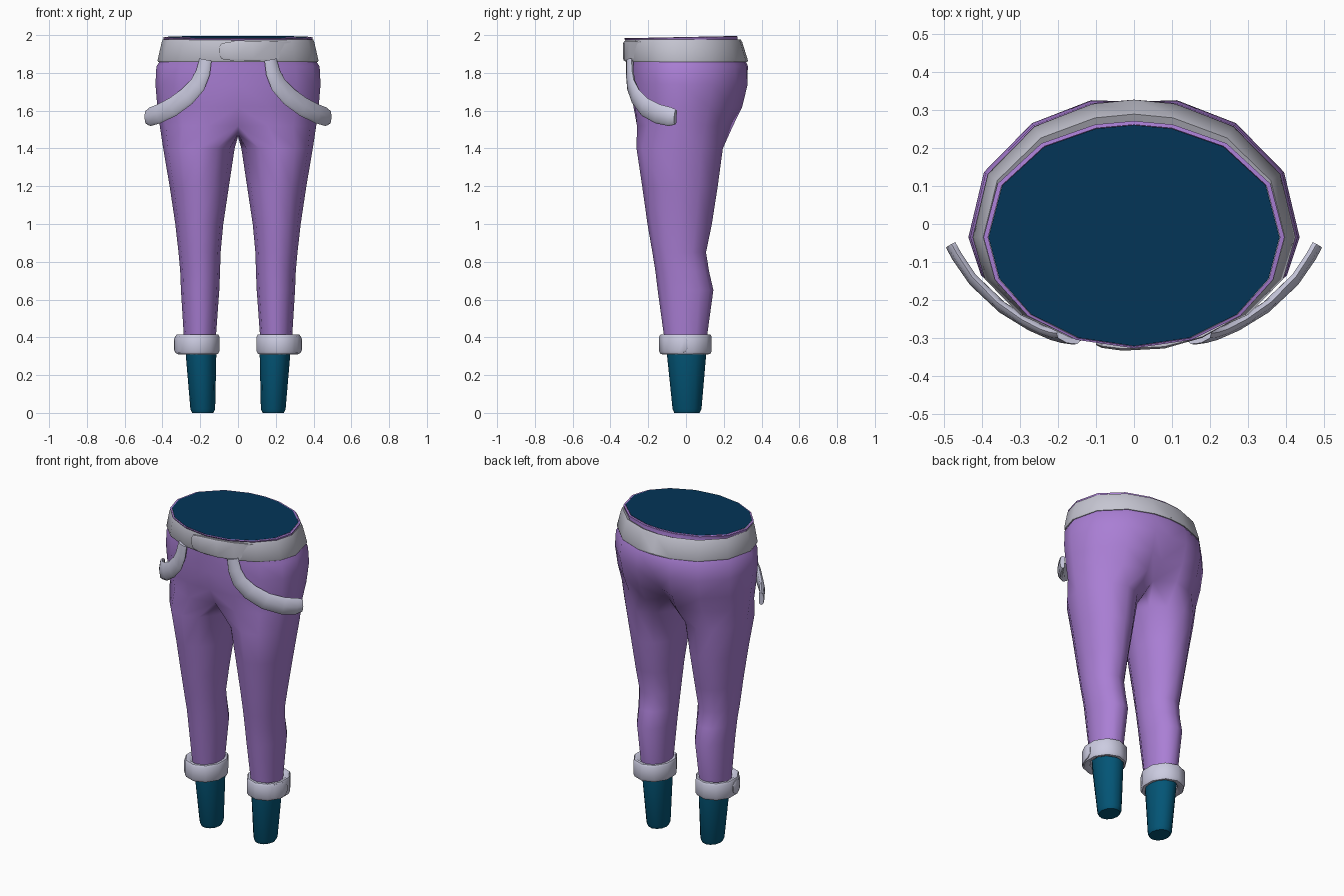
import bpy, bmesh, math
from mathutils import Vector

if "Cube" in bpy.data.objects:
    bpy.data.objects.remove(bpy.data.objects["Cube"])


def material(name, rgb):
    m = bpy.data.materials.new(name)
    m.diffuse_color = (*rgb, 1)
    m.use_nodes = True
    m.node_tree.nodes["Principled BSDF"].inputs["Base Color"].default_value = m.diffuse_color
    return m


PURPLE = material("purple_cloth", (0.40, 0.21, 0.66))
LEATHER = material("grey_belt", (0.56, 0.56, 0.64))
TRIM = material("pale_trim", (0.60, 0.60, 0.75))
TEAL = material("teal_skin", (0.001, 0.09, 0.18))
NAVY = material("navy_lining", (0.001, 0.036, 0.098))

# Angles round the hips, front centre to back centre, then the whole loop
HALF = [-90, -67.5, -45, -22.5, 0, 25, 52, 75, 90]
LOOP = HALF + [180 - a for a in HALF[-2:0:-1]]


def finish(name, bm, mat, mirror=False, angle=40, recalc=True):
    if recalc:
        bmesh.ops.recalc_face_normals(bm, faces=bm.faces[:])
    me = bpy.data.meshes.new(name)
    bm.to_mesh(me)
    bm.free()
    ob = bpy.data.objects.new(name, me)
    bpy.context.collection.objects.link(ob)
    me.materials.append(mat)
    if mirror:
        mod = ob.modifiers.new("mirror", 'MIRROR')
        mod.merge_threshold = 0.0005
    bpy.ops.object.select_all(action='DESELECT')
    ob.select_set(True)
    bpy.context.view_layer.objects.active = ob
    bpy.ops.object.shade_smooth_by_angle(angle=math.radians(angle))
    return ob


def bridge(bm, a, b, closed=True):
    n = len(a)
    for i in range(n if closed else n - 1):
        j = (i + 1) % n
        bm.faces.new((a[i], a[j], b[j], b[i]))


def loft(name, rings, mat, caps=True, wrap=False, **kw):
    bm = bmesh.new()
    vs = [[bm.verts.new(p) for p in r] for r in rings]
    for a, b in zip(vs, vs[1:]):
        bridge(bm, a, b)
    if wrap:
        bridge(bm, vs[-1], vs[0])
    elif caps:
        bm.faces.new(vs[0])
        bm.faces.new(vs[-1])
    return finish(name, bm, mat, **kw)


def egg(degrees, z, hw, yf, yb, mid=-0.035, tilt=0.0):
    """Point on an oval with separate front and back depth, fuller at the back."""
    a = math.radians(degrees)
    s = math.sin(a)
    y = mid + (s ** 0.9 * (yb - mid) if s > 0 else s * (mid - yf))
    return Vector((hw * math.cos(a), y, z + tilt * y))


def oval(z, x0, x1, y0, y1, n=12, start=-120):
    cx, cy = (x0 + x1) / 2, (y0 + y1) / 2
    return [Vector((cx + (x1 - x0) / 2 * math.cos(math.radians(start + 360 * k / n)),
                    cy + (y1 - y0) / 2 * math.sin(math.radians(start + 360 * k / n)), z))
            for k in range(n)]


# Trousers: half hip rings, a crotch seam on the centre line, then leg rings
HIPS = [  # z, half width, front, back, front crease, back crease, tilt
    (1.990, 0.385, -0.323, 0.262, 0, 0, 0.02),
    (1.988, 0.397, -0.328, 0.272, 0, 0, 0.02),
    (1.965, 0.388, -0.315, 0.272, 0, 0, 0),
    (1.862, 0.414, -0.302, 0.316, 0, 0, 0),
    (1.835, 0.432, -0.300, 0.330, 0, 0.002, 0),
    (1.740, 0.437, -0.297, 0.338, 0, 0.015, 0),
    (1.620, 0.427, -0.288, 0.308, 0.01, 0.06, 0),
    (1.520, 0.414, -0.278, 0.258, 0.05, 0.09, 0)]
LEGS = [  # z, inner x, outer x, front, back
    (1.40, 0.018, 0.396, -0.262, 0.195),
    (1.20, 0.048, 0.362, -0.232, 0.168),
    (1.00, 0.078, 0.332, -0.204, 0.137),
    (0.85, 0.092, 0.315, -0.178, 0.106),
    (0.75, 0.095, 0.306, -0.162, 0.122),
    (0.65, 0.099, 0.302, -0.150, 0.145),
    (0.36, 0.120, 0.284, -0.110, 0.105)]

bm = bmesh.new()
hip_rows = []
for z, hw, yf, yb, crease_f, crease_b, tilt in HIPS:
    pts = [egg(a, z, hw, yf, yb, tilt=tilt) for a in HALF]
    pts[0].x = pts[-1].x = 0
    pts[0].y += crease_f
    pts[-1].y -= crease_b
    hip_rows.append([bm.verts.new(p) for p in pts])
for a, b in zip(hip_rows, hip_rows[1:]):
    bridge(bm, a, b, closed=False)
seam = [bm.verts.new((0, y, z)) for y, z in ((0.10, 1.475), (-0.01, 1.462), (-0.13, 1.475))]
previous = hip_rows[-1] + seam
for level in LEGS:
    ring = [bm.verts.new(p) for p in oval(*level)]
    bridge(bm, previous, ring)
    previous = ring
finish("trousers", bm, PURPLE, mirror=True, angle=60)

# Waist lining closing the top
bm = bmesh.new()
bm.faces.new([bm.verts.new(egg(a, 1.991, 0.384, -0.322, 0.261, tilt=0.02)) for a in LOOP])
finish("waist_lining", bm, NAVY, recalc=False)

# Belt band with a sloping outer face
BELT = [(1.966, 0.383, -0.312, 0.268), (1.977, 0.398, -0.320, 0.290),
        (1.962, 0.404, -0.324, 0.298), (1.866, 0.426, -0.324, 0.328),
        (1.857, 0.423, -0.318, 0.325), (1.860, 0.405, -0.290, 0.300)]
loft("belt", [[egg(a, *row) for a in LOOP] for row in BELT], LEATHER, wrap=True, angle=35)

# Overlapping belt end at the front
rings = []
for x, lo, hi, lift in ((-0.100, 1.895, 1.938, 0.004), (-0.085, 1.873, 1.957, 0.009),
                        (-0.030, 1.865, 1.966, 0.011), (0.080, 1.863, 1.970, 0.010),
                        (0.180, 1.863, 1.970, 0.005), (0.280, 1.868, 1.965, -0.010)):
    y = -0.035 - 0.289 * math.sqrt(1 - (x / 0.414) ** 2)
    rings.append([(x, y + 0.02, lo), (x, y - lift * 0.5, lo), (x, y - lift, lo + 0.012),
                  (x, y - lift, hi - 0.012), (x, y - lift * 0.5, hi), (x, y + 0.02, hi)])
loft("belt_end", rings, LEATHER)

# Hanging pocket straps swept along the hip
path = [Vector(p) for p in ((0.172, -0.298, 1.870), (0.186, -0.298, 1.800), (0.215, -0.290, 1.735),
                            (0.270, -0.266, 1.675), (0.345, -0.220, 1.620), (0.420, -0.150, 1.583),
                            (0.465, -0.085, 1.568), (0.481, -0.055, 1.566))]
widths = (0.034, 0.040, 0.046, 0.050, 0.052, 0.052, 0.050, 0.040)
rings = []
for i, (p, w) in enumerate(zip(path, widths)):
    t = (path[min(i + 1, len(path) - 1)] - path[max(i - 1, 0)]).normalized()
    out = Vector((p.x / 0.19, p.y / 0.10, 0))
    out = (out - t * out.dot(t)).normalized()
    side = out.cross(t).normalized()
    rings.append([p + side * w * a + out * 0.014 * b for a, b in
                  ((1, 0), (0.8, 0.8), (0, 1.2), (-0.8, 0.8), (-1, 0), (-0.8, -0.8), (0.8, -0.8))])
loft("pocket_strap", rings, TRIM, mirror=True, angle=50)

# Ankle cuffs: thick bands
CUFF = [(0.400, 0.080), (0.416, 0.102), (0.415, 0.116), (0.404, 0.122),
        (0.326, 0.122), (0.311, 0.115), (0.310, 0.102), (0.322, 0.080)]
loft("ankle_cuff", [oval(z, 0.215 - r, 0.215 + r, -0.003 - r * 1.14, -0.003 + r * 1.14, n=10, start=-90)
                    for z, r in CUFF], TRIM, wrap=True, mirror=True, angle=45)

# Overlapping cuff ends on the outer side
rings = []
for deg, half, lift in ((-60, 0.042, -0.004), (-36, 0.046, 0.001), (-14, 0.046, 0.002),
                        (-2, 0.040, 0.002), (6, 0.018, 0.001)):
    a = math.radians(deg)
    ring = []
    for r, h in ((0.105, -half), (0.117 + lift, -half), (0.121 + lift, -half * 0.75),
                 (0.121 + lift, half * 0.75), (0.117 + lift, half), (0.105, half)):
        ring.append((0.215 + r * math.cos(a), -0.003 + 1.14 * r * math.sin(a), 0.362 + h))
    rings.append(ring)
loft("cuff_end", rings, TRIM, mirror=True)

# Bare shins below the cuffs
SHIN = [(0.40, 0.115, 0.280, -0.105, 0.108), (0.30, 0.115, 0.276, -0.100, 0.106),
        (0.02, 0.121, 0.252, -0.071, 0.082), (0.00, 0.130, 0.243, -0.062, 0.072)]
loft("shin", [oval(*row, n=12, start=-90) for row in SHIN], TEAL, mirror=True, angle=40)
